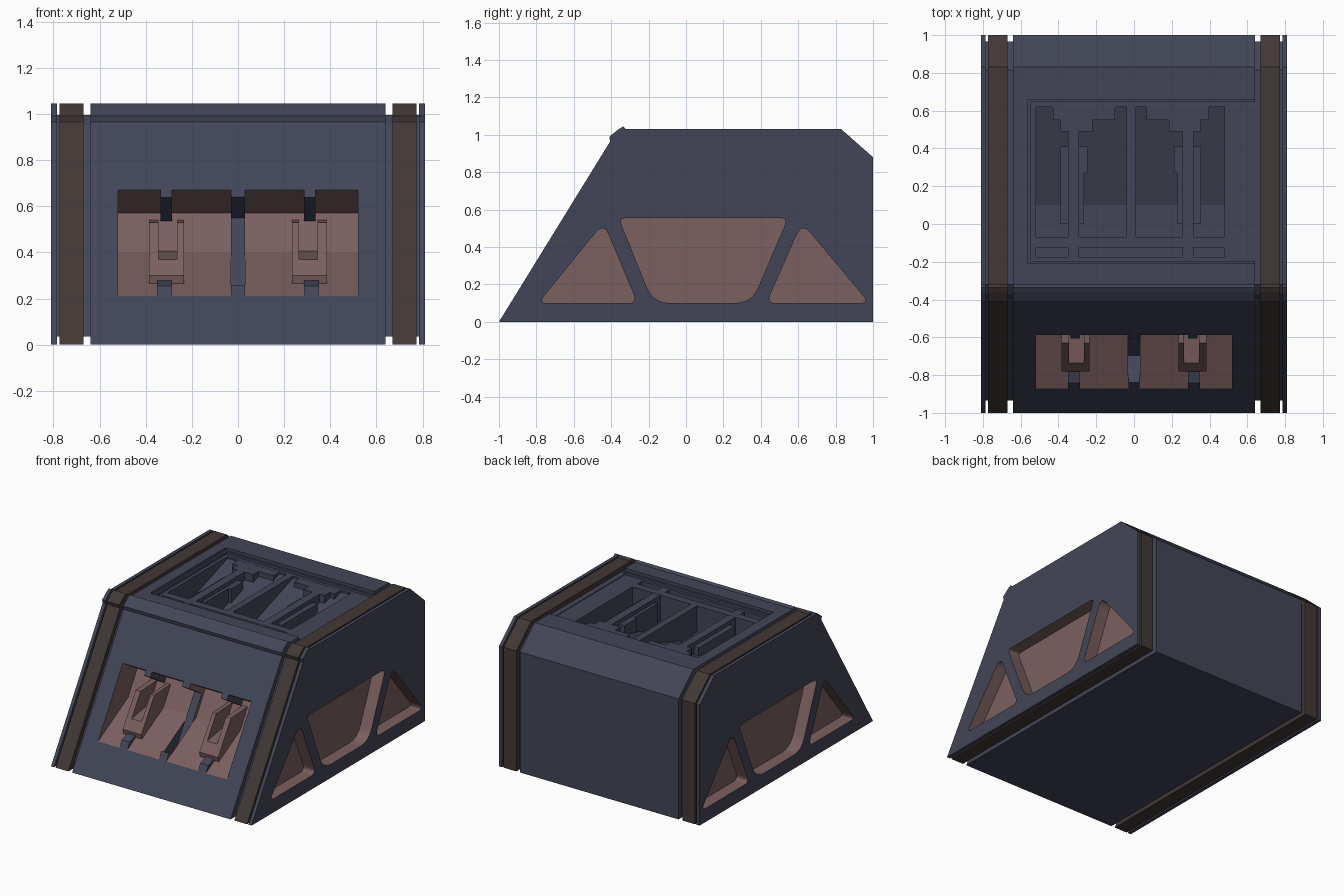
import bpy, bmesh
from mathutils import Vector

if "Cube" in bpy.data.objects:
    bpy.data.objects.remove(bpy.data.objects["Cube"])


def material(name, rgb):
    m = bpy.data.materials.new(name)
    m.diffuse_color = (*rgb, 1)
    m.use_nodes = True
    m.node_tree.nodes["Principled BSDF"].inputs["Base Color"].default_value = m.diffuse_color
    return m


BODY = material("slate", (0.055, 0.06, 0.095))
BAND = material("dark_brown", (0.055, 0.04, 0.037))
PINK = material("dusty_rose", (0.20, 0.115, 0.115))


def prism(name, pts, x0, x1, mat):
    """Extrude a (y, z) outline from x0 to x1."""
    bm = bmesh.new()
    a = [bm.verts.new((x0, y, z)) for y, z in pts]
    b = [bm.verts.new((x1, y, z)) for y, z in pts]
    bm.faces.new(a)
    bm.faces.new(b)
    n = len(pts)
    for i in range(n):
        j = (i + 1) % n
        bm.faces.new((a[i], a[j], b[j], b[i]))
    bmesh.ops.recalc_face_normals(bm, faces=bm.faces)
    me = bpy.data.meshes.new(name)
    bm.to_mesh(me)
    bm.free()
    me.materials.append(mat)
    ob = bpy.data.objects.new(name, me)
    bpy.context.collection.objects.link(ob)
    return ob


def box(name, x0, x1, y0, y1, z0, z1, mat):
    return prism(name, [(y0, z0), (y1, z0), (y1, z1), (y0, z1)], x0, x1, mat)


def cut(targets, cutters):
    """Subtract cutters, keeping the cutter colour on the cut faces."""
    for t in targets:
        for c in cutters:
            m = t.modifiers.new("cut", 'BOOLEAN')
            m.operation = 'DIFFERENCE'
            m.solver = 'EXACT'
            m.material_mode = 'TRANSFER'
            m.object = c
        bpy.context.view_layer.update()
        dg = bpy.context.evaluated_depsgraph_get()
        me = bpy.data.meshes.new_from_object(t.evaluated_get(dg))
        t.modifiers.clear()
        t.data = me
    for c in cutters:
        bpy.data.objects.remove(c)


def rounded(corners, steps=5):
    """Round polygon corners given as (y, z, trim length)."""
    out = []
    for i, (y, z, r) in enumerate(corners):
        p = Vector((y, z))
        a = p + (Vector(corners[i - 1][:2]) - p).normalized() * r
        b = p + (Vector(corners[(i + 1) % len(corners)][:2]) - p).normalized() * r
        for k in range(steps + 1):
            t = k / steps
            out.append(tuple(a * (1 - t) ** 2 + p * 2 * t * (1 - t) + b * t * t))
    return out


# Outer outline with the small lip at the front top edge, and the groove floor outline
OUTER = [(-1, 0), (-0.405, 0.965), (-0.41, 0.99), (-0.36, 1.03), (-0.335, 1.045),
         (-0.32, 1.03), (0.83, 1.03), (1, 0.88), (1, 0)]
INNER = [(-0.935, 0.035), (-0.37, 0.955), (-0.32, 0.995), (0.815, 0.995),
         (0.965, 0.865), (0.965, 0.035)]

# Main body with front pockets, top tray and top pockets
body = prism("main_body", OUTER, -0.64, 0.64, BODY)
FRONT = [(-0.925, 0.18), (-0.525, 0.40), (-0.42, 0.57), (-0.67, 0.7215)]
SLOT = [(-0.89, 0.29), (-0.695, 0.17), (-0.461, 0.55), (-0.656, 0.67)]
cut([body], [prism("front_pocket_cut", FRONT, -0.52, -0.03, PINK),
             prism("front_pocket_cut", FRONT, 0.03, 0.52, PINK)])
cut([body], [prism("front_slot_cut", SLOT, -0.031, 0.031, BODY)])
cut([body], [box("tray_cut", -0.56, 0.7, -0.21, 0.66, 1.008, 1.2, BODY)])
cut([body], [box("tray_inner_cut", -0.545, 0.7, -0.195, 0.645, 0.99, 1.2, BODY)])
TOP = [(-0.07, 1.2), (-0.07, 0.80), (0.10, 0.80), (0.62, 0.975), (0.62, 1.2)]
cut([body], [prism("top_pocket_cut", TOP, -0.52, -0.04, BODY),
             prism("top_pocket_cut", TOP, 0.01, 0.48, BODY),
             box("top_slot_cut", -0.52, 0.48, -0.175, -0.125, 0.93, 1.2, BODY)])

# Lever fins, lever base and tabs in each front pocket
FIN = [(-0.77, 0.255), (-0.78, 0.30), (-0.63, 0.53), (-0.44, 0.54), (-0.52, 0.395)]
BASE = [(-0.77, 0.255), (-0.78, 0.30), (-0.735, 0.37), (-0.50, 0.41)]
TAB_LOW = [(-0.87, 0.21), (-0.842, 0.255), (-0.74, 0.29), (-0.76, 0.25)]
TAB_HIGH = [(-0.585, 0.67), (-0.605, 0.637), (-0.44, 0.535), (-0.41, 0.57)]
for s, side in ((-1, "left"), (1, "right")):
    for name, prof, a, b, mat in (
            ("lever_outer_fin", FIN, 0.345, 0.385, PINK),
            ("lever_inner_fin", FIN, 0.235, 0.265, PINK),
            ("lever_base", BASE, 0.265, 0.345, PINK),
            ("lower_tab", TAB_LOW, 0.285, 0.35, BODY),
            ("upper_tab", TAB_HIGH, 0.285, 0.335, BODY)):
        prism(f"{side}_{name}", prof, s * a, s * b, mat)

# Bars, fins and stepped ledges in each top pocket (mirrored about x = -0.017)
for s, side in ((1, "left"), (-1, "right")):
    for name, a, b, y0, y1, z1 in (
            ("top_bar", -0.35, -0.29, -0.175, 0.52, 0.989),
            ("top_outer_fin", -0.39, -0.35, 0.0, 0.41, 0.96),
            ("top_inner_fin", -0.29, -0.265, 0.0, 0.27, 0.96),
            ("top_inner_stop", -0.29, -0.245, 0.27, 0.41, 0.96),
            ("top_ledge", -0.43, -0.10, 0.55, 0.625, 0.989),
            ("top_step", -0.39, -0.22, 0.49, 0.55, 0.989)):
        shift = 0 if s == 1 else -0.034
        box(f"{side}_{name}", s * a + shift, s * b + shift, y0, y1, 0.78, z1, BODY)

# Side recess outlines
RECESSES = [
    [(-0.79, 0.10, 0.05), (-0.26, 0.10, 0.05), (-0.44, 0.53, 0.07)],
    [(-0.36, 0.555, 0.04), (0.545, 0.555, 0.04), (0.35, 0.10, 0.09), (-0.175, 0.10, 0.09)],
    [(0.43, 0.10, 0.05), (0.98, 0.10, 0.05), (0.62, 0.53, 0.07)],
]

# Ends: groove floor, brown band and end plate on both sides
for s, side in ((-1, "left"), (1, "right")):
    core = prism(f"{side}_groove_core", INNER, s * 0.63, s * 0.786, BODY)
    plate = prism(f"{side}_end_plate", OUTER, s * 0.785, s * 0.81, BODY)
    band = prism(f"{side}_band", OUTER, s * 0.67, s * 0.773, BAND)
    cut([core, plate, band],
        [prism("side_recess_cut", rounded(r), s * 0.72, s * 0.9, PINK) for r in RECESSES])
